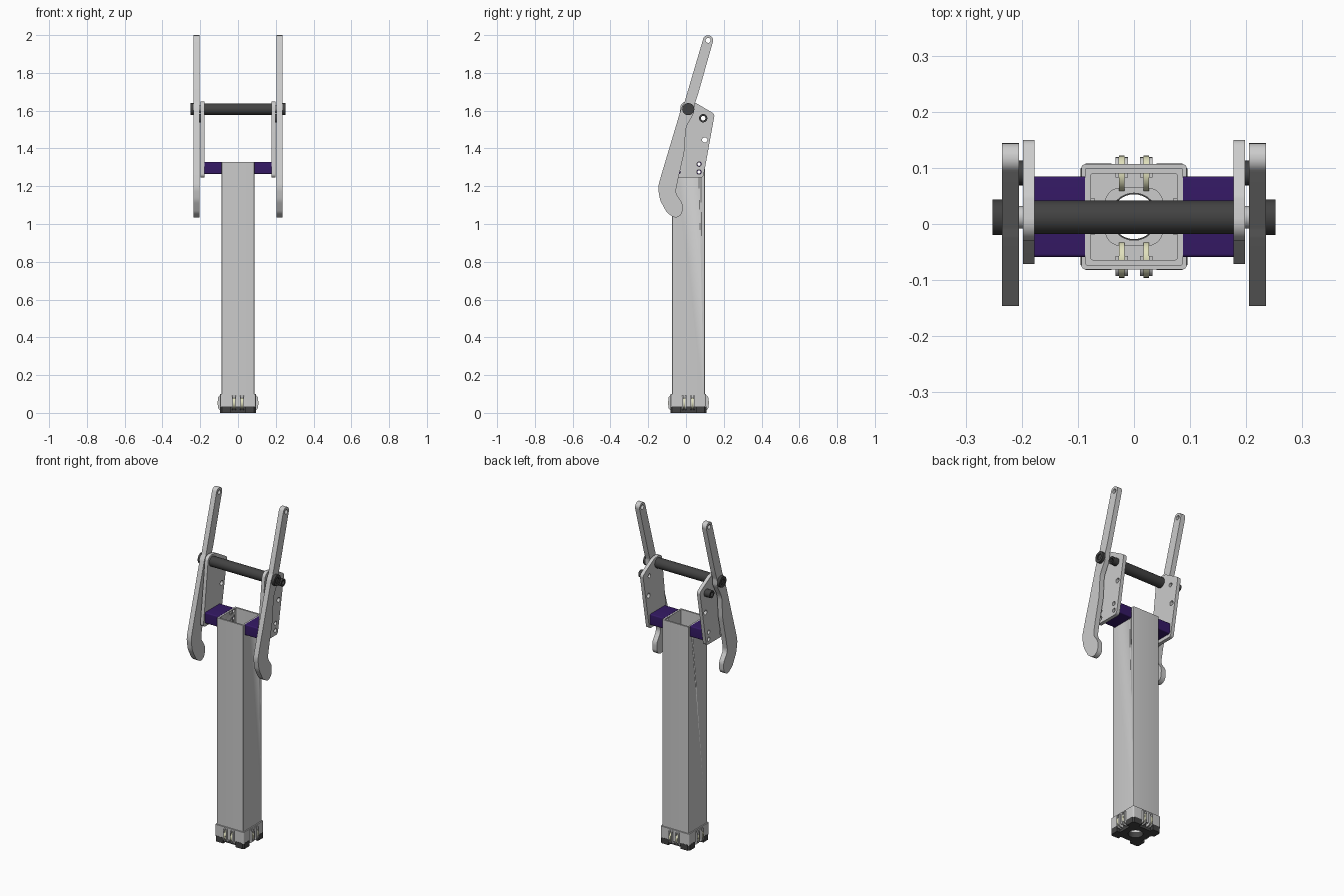
import bpy, bmesh
from math import sin, cos, pi, radians
from mathutils import Matrix, Vector

if "Cube" in bpy.data.objects:
    bpy.data.objects.remove(bpy.data.objects["Cube"])

CY = 0.013                       # y of the tube and axle centre line
PIVOT = (0.012, 1.608)           # axle centre in the y-z plane


def material(name, rgb):
    m = bpy.data.materials.new(name)
    m.diffuse_color = (*rgb, 1)
    m.use_nodes = True
    m.node_tree.nodes["Principled BSDF"].inputs["Base Color"].default_value = m.diffuse_color
    return m


DARK = material("dark_grey", (0.055, 0.055, 0.055))
PURPLE = material("purple", (0.035, 0.01, 0.13))
CREAM = material("cream", (0.75, 0.75, 0.5))


def circle(u, v, r, n=24):
    return [(u + r * cos(2 * pi * i / n), v + r * sin(2 * pi * i / n)) for i in range(n)]


def rounded(corners, steps=6):
    """Closed outline from (u, v, fillet radius) corners."""
    out, n = [], len(corners)
    for i, (u, v, r) in enumerate(corners):
        p = Vector((u, v))
        a = Vector(corners[i - 1][:2]) - p
        b = Vector(corners[(i + 1) % n][:2]) - p
        if r == 0:
            out.append((u, v))
            continue
        half = a.angle(b) / 2
        cut = min(r / max(sin(half), 1e-4) * cos(half), a.length * 0.48, b.length * 0.48)
        r = cut * sin(half) / cos(half)
        c = p + (a.normalized() + b.normalized()).normalized() * (r / sin(half))
        s, e = p + a.normalized() * cut - c, p + b.normalized() * cut - c
        turn = s.angle_signed(e)
        for k in range(steps + 1):
            t = -turn * k / steps
            out.append((c.x + s.x * cos(t) - s.y * sin(t), c.y + s.x * sin(t) + s.y * cos(t)))
    return out


def rect(u, v, hu, hv, r):
    return rounded([(u - hu, v - hv, r), (u + hu, v - hv, r), (u + hu, v + hv, r), (u - hu, v + hv, r)])


def prism(name, loops, a, b, axis="X", mat=None, place=Matrix()):
    """Extrude an outline with holes: axis X takes (y, z) points, axis Z takes (x, y)."""
    cu = bpy.data.curves.new(name, "CURVE")
    cu.dimensions, cu.fill_mode, cu.extrude = "2D", "BOTH", abs(b - a) / 2
    for loop in loops:
        s = cu.splines.new("POLY")
        s.points.add(len(loop) - 1)
        for pt, (u, v) in zip(s.points, loop):
            pt.co = (u, v, 0, 1)
        s.use_cyclic_u = True
    tmp = bpy.data.objects.new(name + "_outline", cu)
    bpy.context.collection.objects.link(tmp)
    me = bpy.data.meshes.new_from_object(tmp.evaluated_get(bpy.context.evaluated_depsgraph_get()))
    bpy.data.objects.remove(tmp)
    m = Matrix.Translation((0, 0, (a + b) / 2))
    if axis == "X":
        m = Matrix(((0, 0, 1, 0), (1, 0, 0, 0), (0, 1, 0, 0), (0, 0, 0, 1))) @ m
    bm = bmesh.new()
    bm.from_mesh(me)
    bmesh.ops.remove_doubles(bm, verts=bm.verts, dist=1e-5)
    bm.transform(place @ m)
    bmesh.ops.recalc_face_normals(bm, faces=bm.faces)
    bm.to_mesh(me)
    bm.free()
    me.shade_smooth()
    me.set_sharp_from_angle(angle=radians(30))
    me.materials.clear()
    if mat:
        me.materials.append(mat)
    ob = bpy.data.objects.new(name, me)
    bpy.context.collection.objects.link(ob)
    return ob


bolts = [(y, z) for y in (-0.042, 0.069) for z in (1.275, 1.317)]

# Square tube with bolt holes drilled through its side walls
tube = prism("main_tube", [rect(0, CY, 0.087, 0.087, 0.004), rect(0, CY, 0.077, 0.077, 0.004)],
             0.035, 1.328, "Z")
for y, z in bolts:
    drill = prism("bolt_drill", [circle(y, z, 0.01)], -0.15, 0.15)
    drill.hide_render = True
    mod = tube.modifiers.new("hole", "BOOLEAN")
    mod.operation, mod.object, mod.solver = "DIFFERENCE", drill, "EXACT"
tube.data = bpy.data.meshes.new_from_object(
    tube.evaluated_get(bpy.context.evaluated_depsgraph_get()))
tube.modifiers.clear()
for ob in [o for o in bpy.data.objects if o.name.startswith("bolt_drill")]:
    bpy.data.objects.remove(ob)

# End cap: collar, inner floor, raised rim and dark notched foot
prism("cap_collar", [rect(0, CY, 0.094, 0.094, 0.008), rect(0, CY, 0.086, 0.086, 0.004)], 0.03, 0.1, "Z")
prism("cap_floor", [rect(0, CY, 0.08, 0.08, 0.004), circle(0, CY, 0.042, 32)], 0.03, 0.05, "Z")
prism("cap_rim", [rect(0, CY, 0.052, 0.052, 0.028), circle(0, CY, 0.042, 32)], 0.049, 0.06, "Z")
foot = []
for k in range(4):
    c, s = cos(k * pi / 2), sin(k * pi / 2)
    for u, v in ((-0.086, -0.095), (-0.04, -0.095), (-0.04, -0.074),
                 (0.04, -0.074), (0.04, -0.095), (0.086, -0.095)):
        foot.append((u * c - v * s, CY + u * s + v * c))
prism("cap_foot", [foot, circle(0, CY, 0.04, 32)], 0, 0.034, "Z", DARK)

# Paired roller mounts on all four sides of the cap
mount = rounded([(0.07, 0.014, 0), (0.106, 0.014, 0.018), (0.106, 0.094, 0.018), (0.07, 0.094, 0)])
for k in range(4):
    spin = Matrix.Translation((0, CY, 0)) @ Matrix.Rotation(k * pi / 2, 4, "Z")
    for x in (-0.022, 0.022):
        for side in (-1, 1):
            prism("roller_mount", [mount], x + side * 0.005, x + side * 0.011, place=spin)
        prism("roller", [circle(0.077, 0.053, 0.032)], x - 0.005, x + 0.005, mat=CREAM, place=spin)

# Outlines of the side plate and the hooked lever, in y-z
plate = rounded([(-0.074, 1.245, 0.018), (0.091, 1.245, 0.018), (0.152, 1.582, 0.03),
                 (0.127, 1.597, 0.02), (0.05, 1.642, 0.03), (-0.026, 1.655, 0.035),
                 (-0.037, 1.55, 0.1)])
lever = rounded([(0.0986, 2.0055, 0.026), (-0.008, 1.645, 0.06), (-0.024, 1.617, 0.06),
                 (-0.13, 1.262, 0.2), (-0.149, 1.193, 0.1), (-0.137, 1.125, 0.1),
                 (-0.1, 1.058, 0.06), (-0.055, 1.029, 0.03), (-0.02, 1.052, 0.035),
                 (-0.018, 1.11, 0.05), (-0.056, 1.165, 0.05), (-0.04, 1.245, 0.1),
                 (-0.009, 1.38, 0.2), (-0.001, 1.51, 0.1), (0.043, 1.59, 0.05),
                 (0.044, 1.63, 0.04), (0.06, 1.675, 0.1), (0.15, 1.9905, 0.026)])

# Parts repeated on both sides of the tube
for side, tag in ((-1, "left"), (1, "right")):
    def part(name, loops, a, b, mat=None):
        return prism(f"{tag}_{name}", loops, side * a, side * b, mat=mat)

    part("spacer_block", [rect(CY, 1.297, 0.072, 0.032, 0.006)] + [circle(y, z, 0.009) for y, z in bolts],
         0.087, 0.177, PURPLE)
    part("side_plate", [plate, circle(0.091, 1.56, 0.012), circle(0.099, 1.445, 0.014)]
         + [circle(y, z, 0.012) for y, z in bolts], 0.177, 0.198)
    part("stop_bush", [circle(0.091, 1.56, 0.022), circle(0.091, 1.56, 0.012)], 0.198, 0.235, DARK)
    part("axle_washer", [circle(*PIVOT, 0.02)], 0.197, 0.206)
    part("lever", [lever, circle(0.117, 1.972, 0.013)], 0.205, 0.235)
    part("axle_head", [circle(*PIVOT, 0.032, 32), circle(*PIVOT, 0.018, 6)], 0.235, 0.252, DARK)
    part("axle_core", [circle(*PIVOT, 0.018, 6)], 0.234, 0.246, DARK)

# Cross axle between the plates
prism("cross_axle", [circle(*PIVOT, 0.03, 32)], -0.178, 0.178, mat=DARK)
